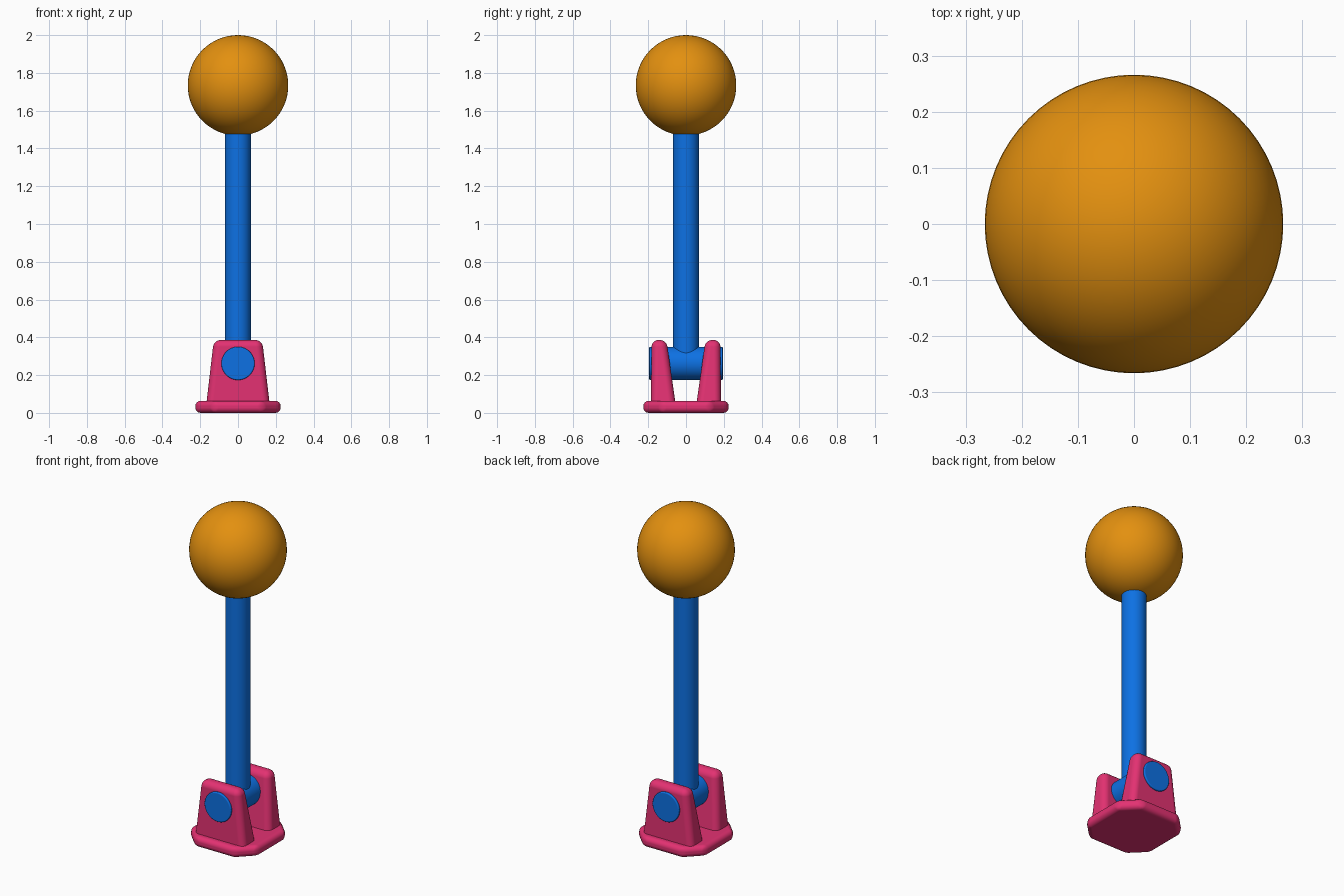
import bpy
import bmesh
import math
from mathutils import Matrix

if "Cube" in bpy.data.objects:
    bpy.data.objects.remove(bpy.data.objects["Cube"], do_unlink=True)


def make_material(name, rgb):
    mat = bpy.data.materials.new(name)
    mat.use_nodes = True
    color = (*rgb, 1.0)
    mat.diffuse_color = color
    mat.node_tree.nodes["Principled BSDF"].inputs["Base Color"].default_value = color
    return mat


orange = make_material("orange", (0.77, 0.28, 0.005))
blue = make_material("blue", (0.004, 0.165, 0.77))
pink = make_material("pink", (0.77, 0.031, 0.168))


def finish(name, bm, mat, bevel=0.0, segments=4):
    """Turn a bmesh into a smooth object, with optional rounded edges."""
    bmesh.ops.recalc_face_normals(bm, faces=bm.faces)
    mesh = bpy.data.meshes.new(name)
    bm.to_mesh(mesh)
    bm.free()
    mesh.materials.append(mat)
    mesh.shade_smooth()
    obj = bpy.data.objects.new(name, mesh)
    bpy.context.collection.objects.link(obj)
    if bevel:
        mod = obj.modifiers.new("rounded_edges", "BEVEL")
        mod.width = bevel
        mod.segments = segments
        mod.limit_method = "ANGLE"
        mod.angle_limit = math.radians(30)
        mod.harden_normals = True
    return obj


def cylinder(name, radius, length, matrix, mat, bevel):
    bm = bmesh.new()
    bmesh.ops.create_cone(bm, cap_ends=True, segments=64, radius1=radius,
                          radius2=radius, depth=length, matrix=matrix)
    return finish(name, bm, mat, bevel, 3)


def loft(bm, lower, upper):
    """Closed solid between two matching loops of points."""
    a = [bm.verts.new(p) for p in lower]
    b = [bm.verts.new(p) for p in upper]
    bm.faces.new(a[::-1])
    bm.faces.new(b)
    n = len(a)
    for i in range(n):
        j = (i + 1) % n
        bm.faces.new((a[i], a[j], b[j], b[i]))


# Base plate: square with cut corners and a rounded rim
half, cut = 0.226, 0.13
outline = [(half, -cut), (half, cut), (cut, half), (-cut, half),
           (-half, cut), (-half, -cut), (-cut, -half), (cut, -half)]
bm = bmesh.new()
loft(bm, [(x, y, 0) for x, y in outline], [(x, y, 0.064) for x, y in outline])
finish("base_plate", bm, pink, 0.028)


# Two tapered brackets holding the axle
def bracket_loop(side, width, inner, outer, z):
    return [(-width, side * inner, z), (width, side * inner, z),
            (width, side * outer, z), (-width, side * outer, z)]


for label, side in (("front_bracket", -1), ("back_bracket", 1)):
    bm = bmesh.new()
    loft(bm, bracket_loop(side, 0.172, 0.05, 0.186, 0.01),
         bracket_loop(side, 0.128, 0.103, 0.182, 0.386))
    finish(label, bm, pink, 0.036, 5)

# Axle through the brackets
cylinder("axle", 0.088, 0.39,
         Matrix.Translation((0, 0, 0.262)) @ Matrix.Rotation(math.pi / 2, 4, "X"),
         blue, 0.006)

# Upright rod
cylinder("rod", 0.068, 1.36, Matrix.Translation((0, 0, 0.95)), blue, 0.004)

# Ball on top
bm = bmesh.new()
bmesh.ops.create_uvsphere(bm, u_segments=64, v_segments=32, radius=0.266,
                          matrix=Matrix.Translation((0, 0, 1.734)))
finish("ball", bm, orange)
